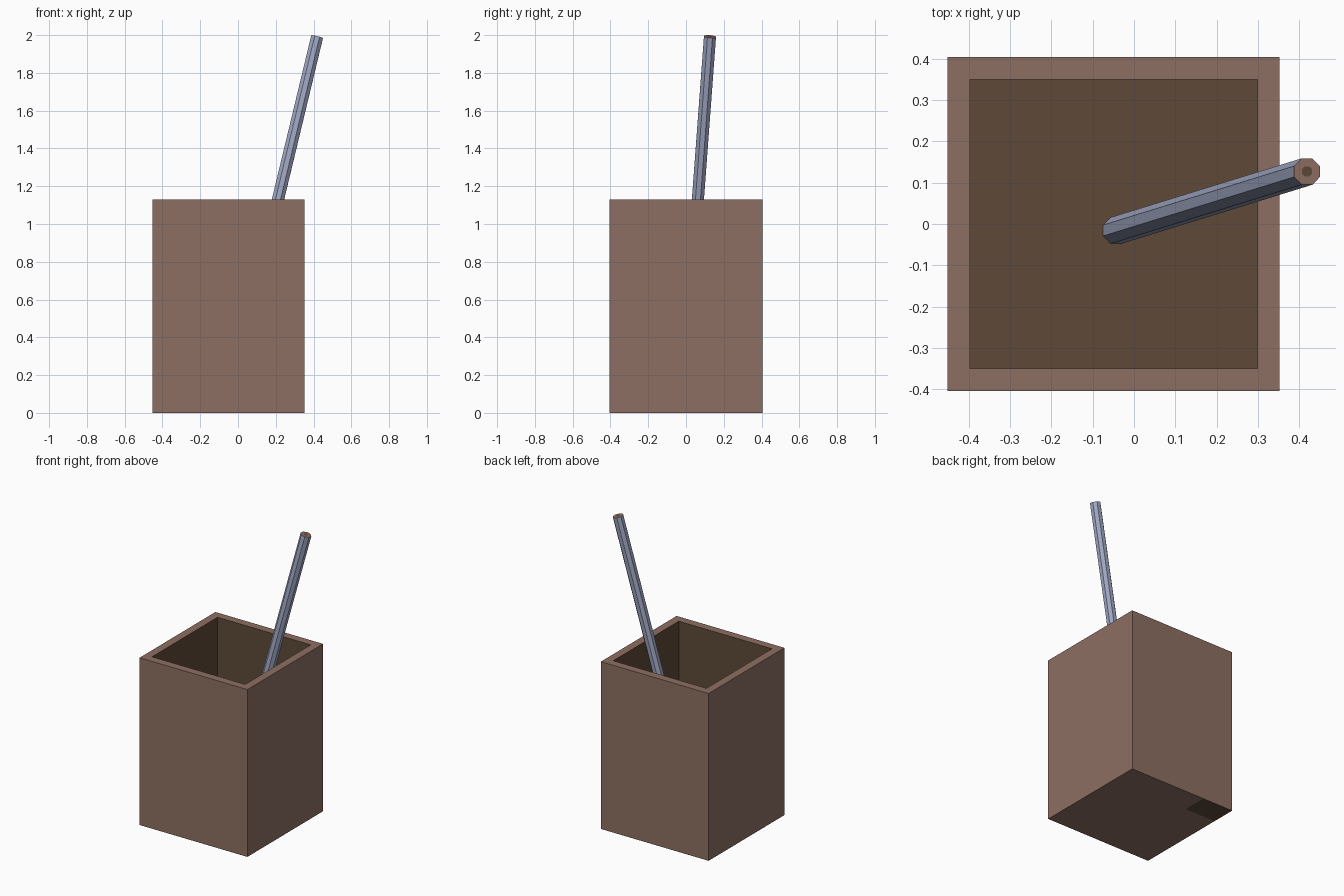
import bpy, bmesh, math
from mathutils import Vector

if "Cube" in bpy.data.objects:
    bpy.data.objects.remove(bpy.data.objects["Cube"])


def material(name, rgb):
    lin = [(c / 255 / 12.92) if c < 10 else ((c / 255 + 0.055) / 1.055) ** 2.4 for c in rgb]
    m = bpy.data.materials.new(name)
    m.diffuse_color = (*lin, 1)
    m.use_nodes = True
    m.node_tree.nodes["Principled BSDF"].inputs["Base Color"].default_value = m.diffuse_color
    return m


brown = material("warm brown", (141, 111, 98))
dark = material("dark brown", (94, 73, 57))
blue = material("grey blue", (160, 168, 196))


def finish(bm, name, mats):
    me = bpy.data.meshes.new(name)
    bm.to_mesh(me)
    bm.free()
    for m in mats:
        me.materials.append(m)
    ob = bpy.data.objects.new(name, me)
    bpy.context.collection.objects.link(ob)
    return ob


# Square cup: box with inset top pushed down to make the dark hollow
X0, X1, Y0, Y1, H = -0.452, 0.353, -0.404, 0.404, 1.13
WALL, FLOOR = 0.077, 0.07
bm = bmesh.new()
bmesh.ops.create_cube(bm, size=1)
for v in bm.verts:
    v.co = (X1 if v.co.x > 0 else X0, Y1 if v.co.y > 0 else Y0, H if v.co.z > 0 else 0)
bm.normal_update()
top = next(f for f in bm.faces if f.normal.z > 0.9)
bmesh.ops.inset_region(bm, faces=[top], thickness=WALL)
res = bmesh.ops.extrude_discrete_faces(bm, faces=[top])
floor = res["faces"][0]
floor.material_index = 1
for v in floor.verts:
    v.co.z = FLOOR
for e in floor.edges:
    for f in e.link_faces:
        f.material_index = 1

# Small dark patch in one corner of the underside
PX, PY = -0.22, 0.235
for co, no in (((PX, 0, 0), (1, 0, 0)), ((0, PY, 0), (0, 1, 0))):
    bm.normal_update()
    faces = [f for f in bm.faces if f.calc_center_median().z < 0.001]
    geom = list({g for f in faces for g in (f, *f.edges, *f.verts)})
    bmesh.ops.bisect_plane(bm, geom=geom, plane_co=co, plane_no=no)
for f in bm.faces:
    c = f.calc_center_median()
    if c.z < 0.001 and c.x < PX and c.y > PY:
        f.material_index = 1
finish(bm, "square_cup", [brown, dark])

# Leaning eight-sided pencil with a wood end and a dark lead core
tip = Vector((0.419, 0.127, 1.992))
base = Vector((-0.044, -0.016, 0.065))
axis = tip - base
bm = bmesh.new()
bmesh.ops.create_cone(bm, cap_ends=True, segments=8, radius1=0.0345, radius2=0.0345,
                      depth=axis.length)
for v in bm.verts:
    a = math.atan2(v.co.y, v.co.x)
    a = (round(a / (math.pi / 4) - 0.25) + 0.5) * math.pi / 4
    v.co.x, v.co.y = 0.0345 * math.cos(a), 0.0345 * math.sin(a)
bm.normal_update()
for f in [f for f in bm.faces if abs(f.normal.z) > 0.9]:
    f.material_index = 1
    bmesh.ops.inset_region(bm, faces=[f], thickness=0.021)
    f.material_index = 2
pencil = finish(bm, "pencil", [blue, brown, dark])
pencil.location = (tip + base) / 2
pencil.rotation_mode = "QUATERNION"
pencil.rotation_quaternion = Vector((0, 0, 1)).rotation_difference(axis)
